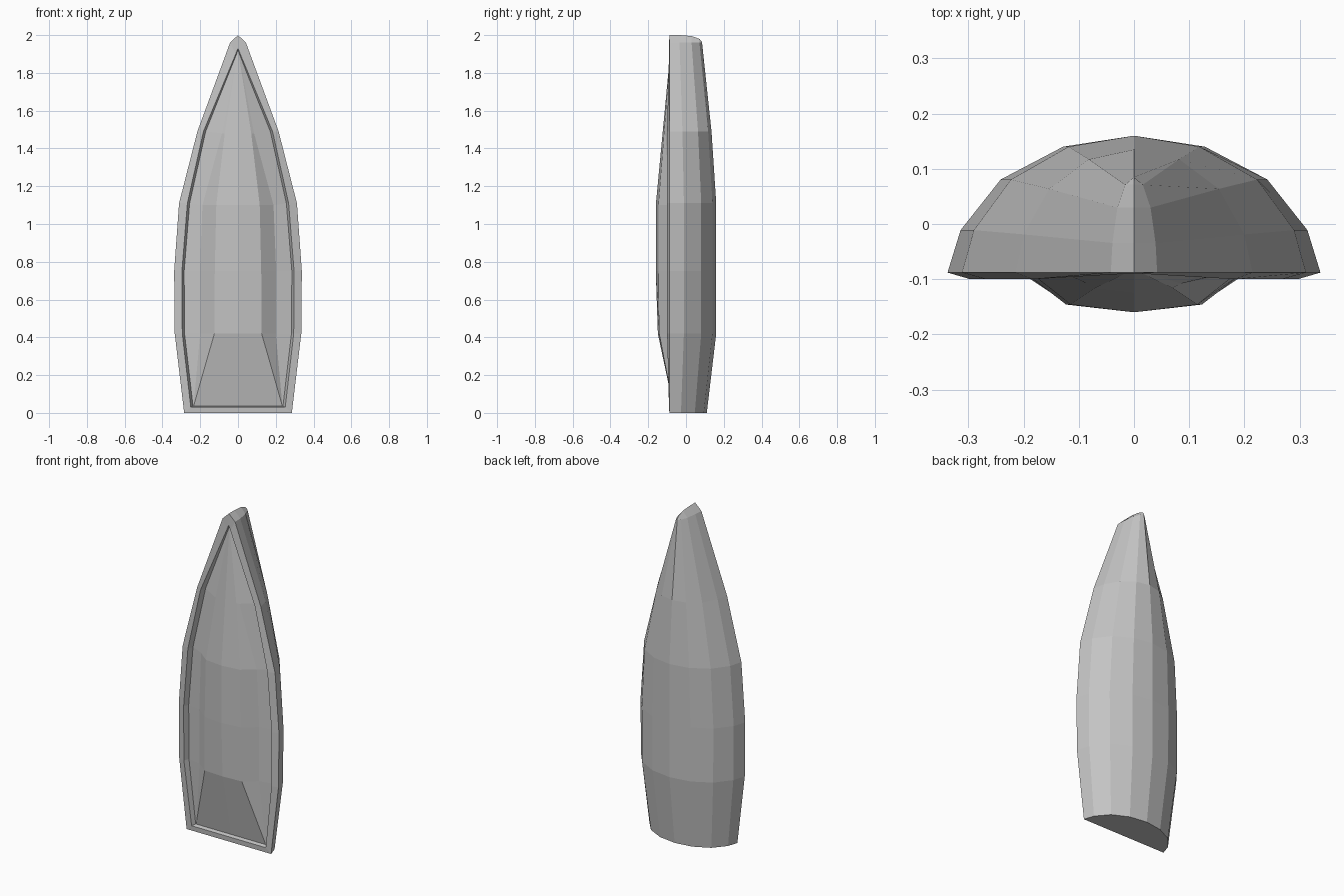
import bpy
import bmesh

cube = bpy.data.objects.get("Cube")
if cube:
    bpy.data.objects.remove(cube)

grey = bpy.data.materials.new("hull grey")
grey.use_nodes = True
colour = (0.55, 0.55, 0.55, 1)
grey.diffuse_color = colour
grey.node_tree.nodes["Principled BSDF"].inputs["Base Color"].default_value = colour


def mirrored(half):
    """Complete a section given from the +x edge to the centre line."""
    return half + [(-x, y, z) for x, y, z in reversed(half[:-1])]


def loft(name, sections, close_start=False):
    """Skin neighbouring sections with flat quads."""
    bm = bmesh.new()
    rows = [[bm.verts.new(p) for p in s] for s in sections]
    for a, b in zip(rows, rows[1:]):
        for i in range(len(a) - 1):
            bm.faces.new((a[i], a[i + 1], b[i + 1], b[i]))
    if close_start:
        bm.faces.new(list(reversed(rows[0])))
    bmesh.ops.remove_doubles(bm, verts=bm.verts, dist=0.0005)
    bmesh.ops.recalc_face_normals(bm, faces=bm.faces)
    mesh = bpy.data.meshes.new(name)
    bm.to_mesh(mesh)
    bm.free()
    mesh.materials.append(grey)
    obj = bpy.data.objects.new(name, mesh)
    bpy.context.collection.objects.link(obj)
    return obj


# Hull: the same rounded section scaled along the boat (height, half width, keel)
EDGE = -0.088
shape = [(1, 0), (0.93, 0.31), (0.715, 0.68), (0.38, 0.92), (0, 1)]
stations = [(0, 0.285, 0.11), (0.42, 0.335, 0.16), (0.75, 0.338, 0.16),
            (1.11, 0.312, 0.16), (1.49, 0.215, 0.135), (1.96, 0.042, 0.085)]
hull = [mirrored([(w * u, EDGE + (keel - EDGE) * t, z) for u, t in shape])
        for z, w, keel in stations]
# Bow ridge, falling away towards the keel
ridge = [2.0, 2.0, 1.995, 1.98, 1.965]
hull.append(mirrored([(0, EDGE + 0.173 * t, z) for (u, t), z in zip(shape, ridge)]))
loft("hull", hull, close_start=True)

# Gunwale: outer edge, raised inner edge, then a short wall down to the deck
outer = [(w, EDGE, z) for z, w, k in stations] + [(0, EDGE, 2.0)]
inner = [(0.25, 0.03), (0.295, 0.42), (0.297, 0.75), (0.268, 1.11),
         (0.183, 1.49), (0.012, 1.9), (0, 1.93)]
lip = [(x, -0.1 if 0.1 < z < 1.7 else -0.09, z) for x, z in inner]
foot = [(max(x - 0.012, 0), -0.068, z + (0.006 if z < 0.1 else 0)) for x, z in inner]
foot[-1] = (0, -0.082, 1.925)
loops = [mirrored(part) for part in (outer, lip, foot)]
loft("gunwale", [loop + loop[:1] for loop in loops])

# Deck cover: deck edge, foot of the raised part, shoulder, centre
raised = [
    [(0.2, -0.085, 0.42), (0.125, -0.142, 0.42), (0, -0.149, 0.42)],
    [(0.202, -0.085, 0.75), (0.123, -0.146, 0.75), (0, -0.16, 0.75)],
    [(0.188, -0.088, 1.1), (0.115, -0.146, 1.1), (0, -0.16, 1.1)],
    [(0.085, -0.108, 1.48), (0.07, -0.116, 1.48), (0, -0.124, 1.48)],
]
stern = foot[0]
corner = (stern[0] - 0.003, stern[1], stern[2])
cover = [mirrored([stern, corner, corner, (0, stern[1], stern[2])])]
cover += [mirrored([edge] + row) for edge, row in zip(foot[1:5], raised)]
cover.append(mirrored([foot[-1]] * 4))
# Collapse the bow rows into a fan that meets at the point
bm_rows = cover[:-1]
tip = foot[-1]
near_tip = [(x * 0.02, tip[1] + (y - tip[1]) * 0.02, tip[2] - 0.01)
            for x, y, z in bm_rows[-1]]
loft("deck_cover", bm_rows + [near_tip])
